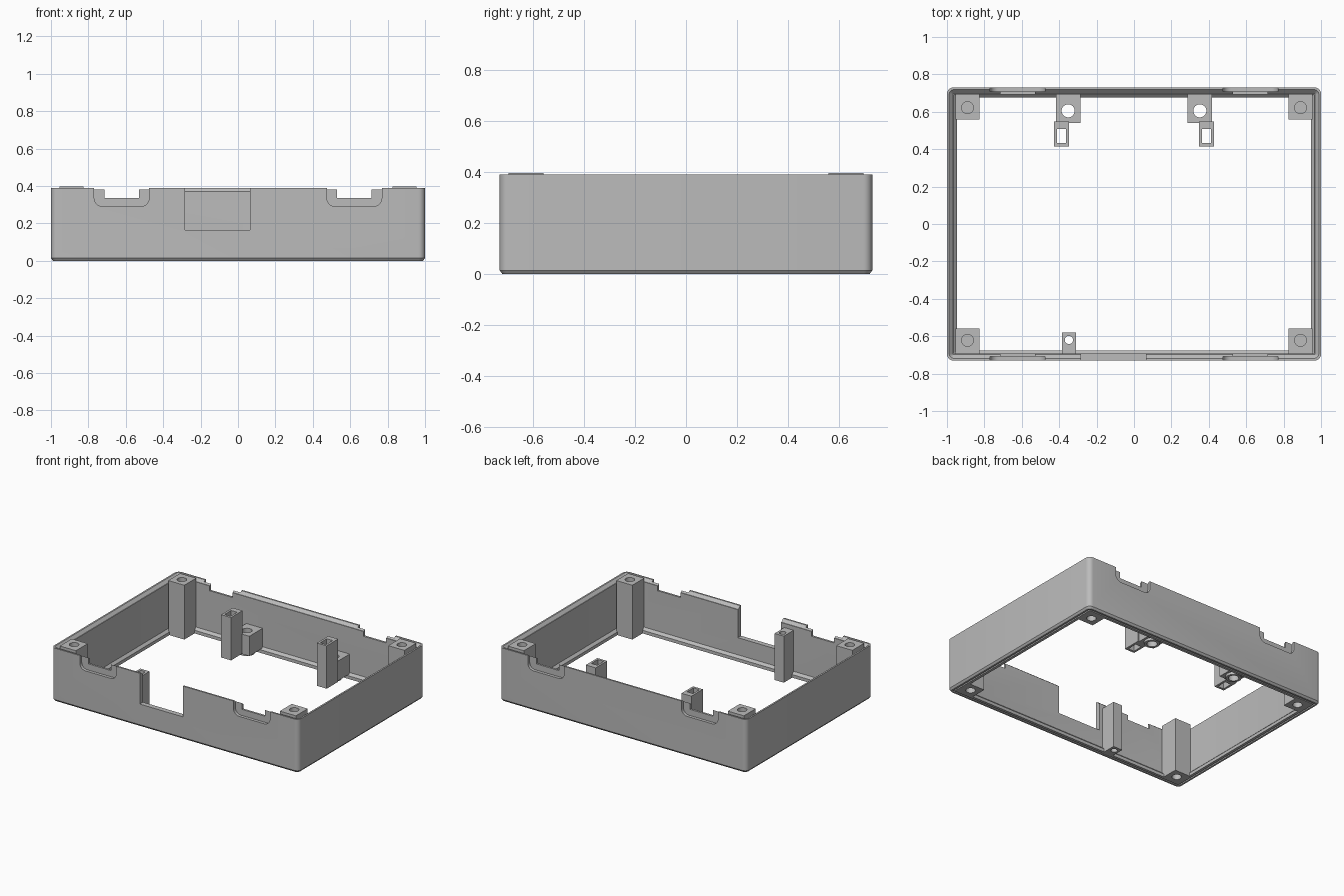
import bpy, bmesh
from math import sin, cos, pi

cube = bpy.data.objects.get("Cube")
if cube:
    bpy.data.objects.remove(cube)

grey = bpy.data.materials.new("plain grey")
grey.use_nodes = True
GREY = (0.5, 0.5, 0.5, 1)
grey.diffuse_color = GREY
grey.node_tree.nodes["Principled BSDF"].inputs["Base Color"].default_value = GREY

HX, HY, TOP = 1.0, 0.73, 0.39


def finish(name, bm):
    bmesh.ops.recalc_face_normals(bm, faces=bm.faces)
    mesh = bpy.data.meshes.new(name)
    bm.to_mesh(mesh)
    bm.free()
    mesh.materials.append(grey)
    ob = bpy.data.objects.new(name, mesh)
    bpy.context.collection.objects.link(ob)
    return ob


def prism(name, points, vec):
    """Extrude a closed outline along a vector."""
    bm = bmesh.new()
    face = bm.faces.new([bm.verts.new(p) for p in points])
    ext = bmesh.ops.extrude_face_region(bm, geom=[face])["geom"]
    bmesh.ops.translate(bm, vec=vec, verts=[v for v in ext if isinstance(v, bmesh.types.BMVert)])
    return finish(name, bm)


def box(name, x0, x1, y0, y1, z0, z1):
    pts = [(x0, y0, z0), (x1, y0, z0), (x1, y1, z0), (x0, y1, z0)]
    return prism(name, pts, (0, 0, z1 - z0))


def cylinder(name, x, y, r, z0, z1, n=32):
    pts = [(x + r * cos(2 * pi * i / n), y + r * sin(2 * pi * i / n), z0) for i in range(n)]
    return prism(name, pts, (0, 0, z1 - z0))


def cut(ob, cutter):
    cutter.hide_render = True
    mod = ob.modifiers.new("cut", "BOOLEAN")
    mod.operation, mod.solver, mod.object = "DIFFERENCE", "EXACT", cutter
    bpy.context.view_layer.objects.active = ob
    bpy.ops.object.modifier_apply(modifier=mod.name)
    bpy.data.objects.remove(cutter)


def smooth(ob):
    bpy.ops.object.select_all(action="DESELECT")
    ob.select_set(True)
    bpy.context.view_layer.objects.active = ob
    bpy.ops.object.shade_smooth_by_angle(angle=pi / 6)


def rounded_rect(inset, z, n=6):
    r = max(0.035 - inset, 0.002)
    pts = []
    for k, (sx, sy) in enumerate([(1, 1), (-1, 1), (-1, -1), (1, -1)]):
        cx, cy = sx * (HX - inset - r), sy * (HY - inset - r)
        for i in range(n + 1):
            a = (k + i / n) * pi / 2
            pts.append((cx + r * cos(a), cy + r * sin(a), z))
    return pts


# Wall frame: (inset, height) section swept round the rounded rectangle
section = [(0, 0.014), (0, TOP), (0.012, TOP), (0.032, 0.37), (0.037, 0.37),
           (0.037, 0.04), (0.054, 0.023), (0.054, 0), (0.034, 0), (0.034, 0.014),
           (0.024, 0.014), (0.024, 0), (0.011, 0)]
bm = bmesh.new()
loops = [[bm.verts.new(p) for p in rounded_rect(d, z)] for d, z in section]
for a, b in zip(loops, loops[1:] + loops[:1]):
    for i in range(len(a)):
        j = (i + 1) % len(a)
        bm.faces.new((a[i], a[j], b[j], b[i]))
frame = finish("wall_frame", bm)

# Side openings: shallow rounded recess outside, narrower notch right through
R = 0.045
for sx in (-1, 1):
    for sy in (-1, 1):
        x0, x1 = sx * 0.622 - 0.147, sx * 0.622 + 0.147
        y = sy * (HY - 0.022)
        low = 0.29
        outline = [(x1, y, 0.5), (x0, y, 0.5)]
        for cx, start in ((x0 + R, pi), (x1 - R, 1.5 * pi)):
            for i in range(7):
                a = start + i / 6 * pi / 2
                outline.append((cx + R * cos(a), y, low + R + R * sin(a)))
        cut(frame, prism("recess_cutter", outline, (0, sy * 0.1, 0)))
        cx = sx * 0.622
        cut(frame, box("notch_cutter", cx - 0.092, cx + 0.092, sy * 0.7 - 0.09, sy * 0.7 + 0.09, 0.335, 0.5))

# Front window, open at the top
cut(frame, box("window_cutter", -0.283, 0.065, -0.8, -0.6, 0.165, 0.5))
smooth(frame)

# Corner screw posts with blind holes at both ends
for sx, nx in ((-1, "right"), (1, "left")):
    for sy, ny in ((-1, "front"), (1, "back")):
        x, y = sx * 0.89, sy * 0.622
        post = box(f"{ny}_{nx}_corner_post", x - 0.065, x + 0.065, y - 0.064, y + 0.073 if sy > 0 else y + 0.064, 0, 0.397) \
            if sy > 0 else box(f"{ny}_{nx}_corner_post", x - 0.065, x + 0.065, y - 0.073, y + 0.064, 0, 0.397)
        cut(post, cylinder("hole_cutter", x, y, 0.032, 0.28, 0.5))
        cut(post, cylinder("hole_cutter", x, y, 0.032, -0.1, 0.1))
        smooth(post)

    # Back mounting boss, its collar, and the slotted post in front of it
    x = sx * 0.352
    boss = box(f"{nx}_mounting_boss", x - 0.066, x + 0.066, 0.54, 0.7, 0.03, 0.175)
    collar = cylinder(f"{nx}_boss_collar", x, 0.605, 0.052, 0.012, 0.031)
    for part in (boss, collar):
        cut(part, cylinder("hole_cutter", x, 0.605, 0.035, -0.1, 0.5))
        smooth(part)
    x = sx * 0.387
    slot = box(f"{nx}_slotted_post", x - 0.04, x + 0.04, 0.415, 0.548, 0.03, 0.343)
    cut(slot, box("slot_cutter", x - 0.024, x + 0.024, 0.432, 0.507, -0.1, 0.5))

# Front post with a through hole
post = box("front_post", -0.385, -0.31, -0.7, -0.58, 0, 0.34)
cut(post, cylinder("hole_cutter", -0.348, -0.62, 0.022, -0.1, 0.5))
smooth(post)
